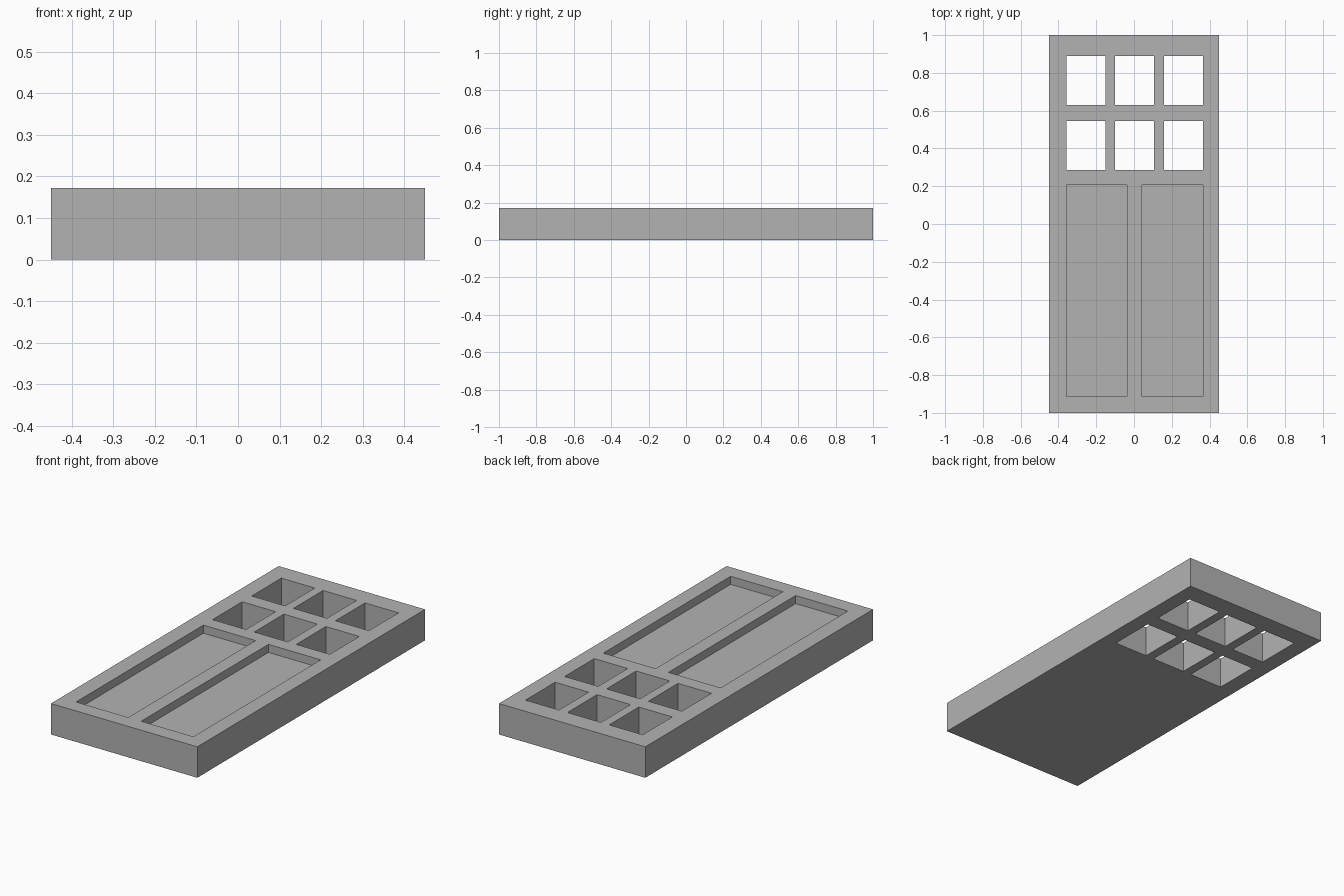
import bpy
import bmesh
from mathutils import Matrix, Vector

cube = bpy.data.objects.get("Cube")
if cube:
    bpy.data.objects.remove(cube, do_unlink=True)

WIDTH, LENGTH, THICK, RECESS = 0.9, 2.0, 0.172, 0.045

grey = bpy.data.materials.new("plain grey")
grey.use_nodes = True
colour = (0.45, 0.45, 0.45, 1)
grey.diffuse_color = colour
grey.node_tree.nodes["Principled BSDF"].inputs["Base Color"].default_value = colour


def add_box(bm, low, high):
    low, high = Vector(low), Vector(high)
    place = Matrix.Translation((low + high) / 2) @ Matrix.Diagonal((*(high - low), 1))
    bmesh.ops.create_cube(bm, size=1, matrix=place)


def make_object(name, boxes):
    bm = bmesh.new()
    for low, high in boxes:
        add_box(bm, low, high)
    mesh = bpy.data.meshes.new(name)
    bm.to_mesh(mesh)
    bm.free()
    mesh.materials.append(grey)
    obj = bpy.data.objects.new(name, mesh)
    bpy.context.collection.objects.link(obj)
    return obj


# Solid door slab lying on its back
door = make_object("door_slab", [((-WIDTH / 2, -LENGTH / 2, 0),
                                  (WIDTH / 2, LENGTH / 2, THICK))])

# Six window openings cut right through, in two rows of three
openings = [((x, y, -0.1), (x + 0.206, y + 0.26, THICK + 0.1))
            for y in (0.286, 0.63) for x in (-0.357, -0.1, 0.158)]

# Two tall recessed panels, sunk into the face
panels = [((x, -0.912, THICK - RECESS), (x + 0.321, 0.206, THICK + 0.1))
          for x in (-0.357, 0.043)]

cutter = make_object("opening_cutter", openings + panels)
cutter.hide_render = True

# Cut the slab, keep the result and drop the cutter
cut = door.modifiers.new("cut_openings", "BOOLEAN")
cut.operation = "DIFFERENCE"
cut.solver = "EXACT"
cut.object = cutter
bpy.context.view_layer.objects.active = door
bpy.ops.object.modifier_apply(modifier=cut.name)
bpy.data.objects.remove(cutter, do_unlink=True)
